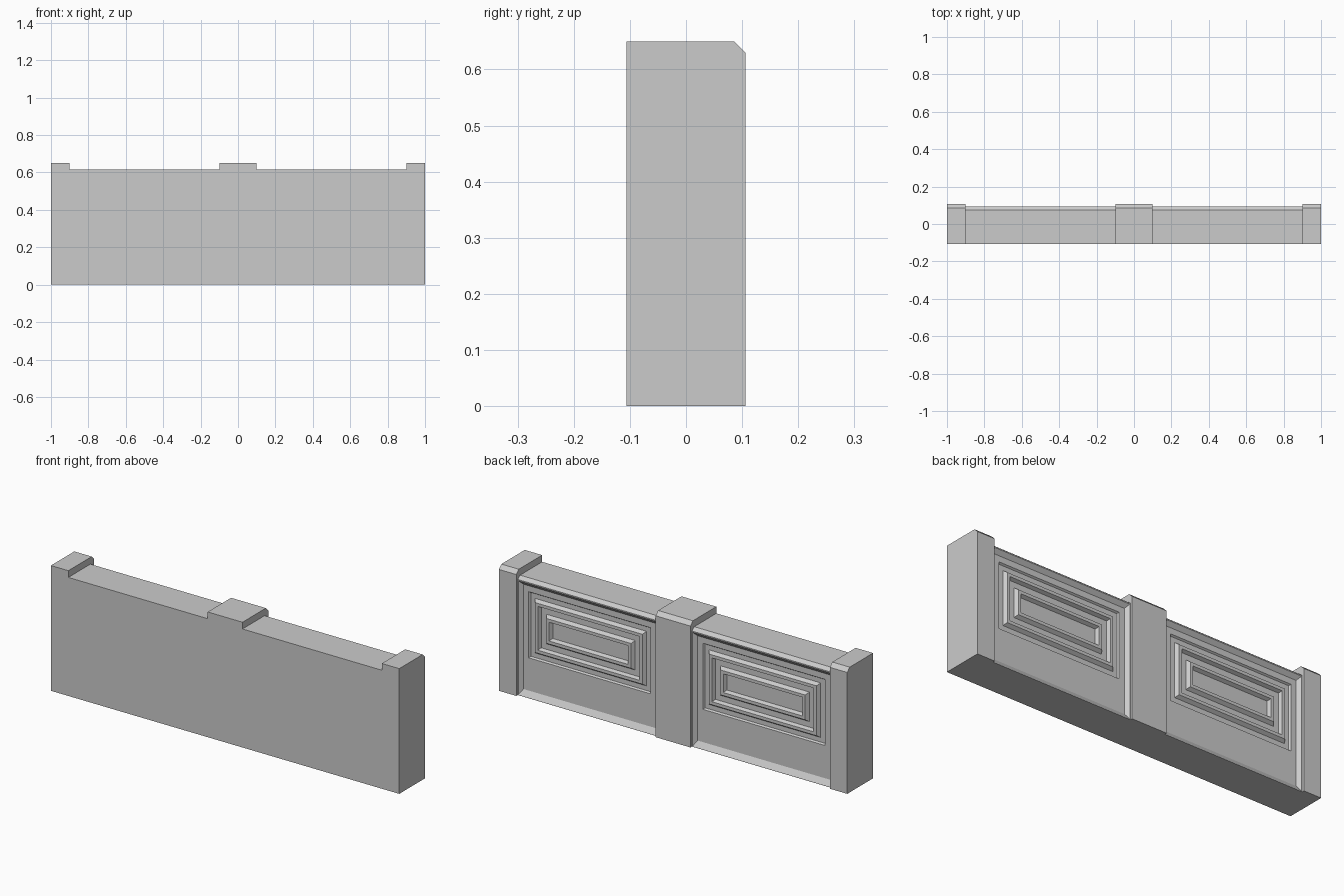
import bpy

if "Cube" in bpy.data.objects:
    bpy.data.objects.remove(bpy.data.objects["Cube"])

D = 0.106  # half depth of the wall


def make_object(name, verts, faces):
    mesh = bpy.data.meshes.new(name)
    mesh.from_pydata(verts, [], faces)
    obj = bpy.data.objects.new(name, mesh)
    bpy.context.collection.objects.link(obj)
    return obj


def loft(name, rings):
    """Closed solid from a sequence of four-sided or five-sided rings."""
    n = len(rings[0])
    verts = [v for ring in rings for v in ring]
    faces = [tuple(range(n))[::-1]]
    for k in range(len(rings) - 1):
        a, b = k * n, (k + 1) * n
        faces += [(a + i, a + (i + 1) % n, b + (i + 1) % n, b + i) for i in range(n)]
    last = (len(rings) - 1) * n
    faces.append(tuple(range(last, last + n)))
    return make_object(name, verts, faces)


def rect(x0, x1, z0, z1, y):
    return [(x1, y, z0), (x0, y, z0), (x0, y, z1), (x1, y, z1)]


# Posts with a chamfered top back edge
post_profile = [(-D, 0), (D, 0), (D, 0.63), (0.086, 0.65), (-D, 0.65)]
for name, x0, x1 in (("left_post", -1, -0.9), ("middle_post", -0.1, 0.1),
                     ("right_post", 0.9, 1)):
    loft(name, [[(x, y, z) for y, z in post_profile] for x in (x0, x1)])

# Nested picture-frame mouldings: inset from the outer rectangle, depth
moulding = [(0, 0.076), (0.006, 0.067), (0.03, 0.067), (0.042, 0.084),
            (0.058, 0.084), (0.066, 0.067), (0.095, 0.067), (0.107, 0.084),
            (0.123, 0.084), (0.132, 0.067)]

# Wall bays: sloped coping, bevelled recess, then the mouldings
for name, cx in (("left_bay", -0.5), ("right_bay", 0.5)):
    a, b = cx - 0.4, cx + 0.4
    rings = [rect(a, b, 0, 0.615, -D),
             rect(a, b, 0, 0.615, 0.075),
             rect(a, b, 0, 0.600, 0.094),
             rect(a + 0.003, b - 0.003, 0.003, 0.594, 0.094),
             rect(a + 0.02, b - 0.02, 0.03, 0.574, 0.076)]
    rings += [rect(a + 0.05 + i, b - 0.05 - i, 0.2 + i, 0.543 - i, y)
              for i, y in moulding]
    loft(name, rings)
